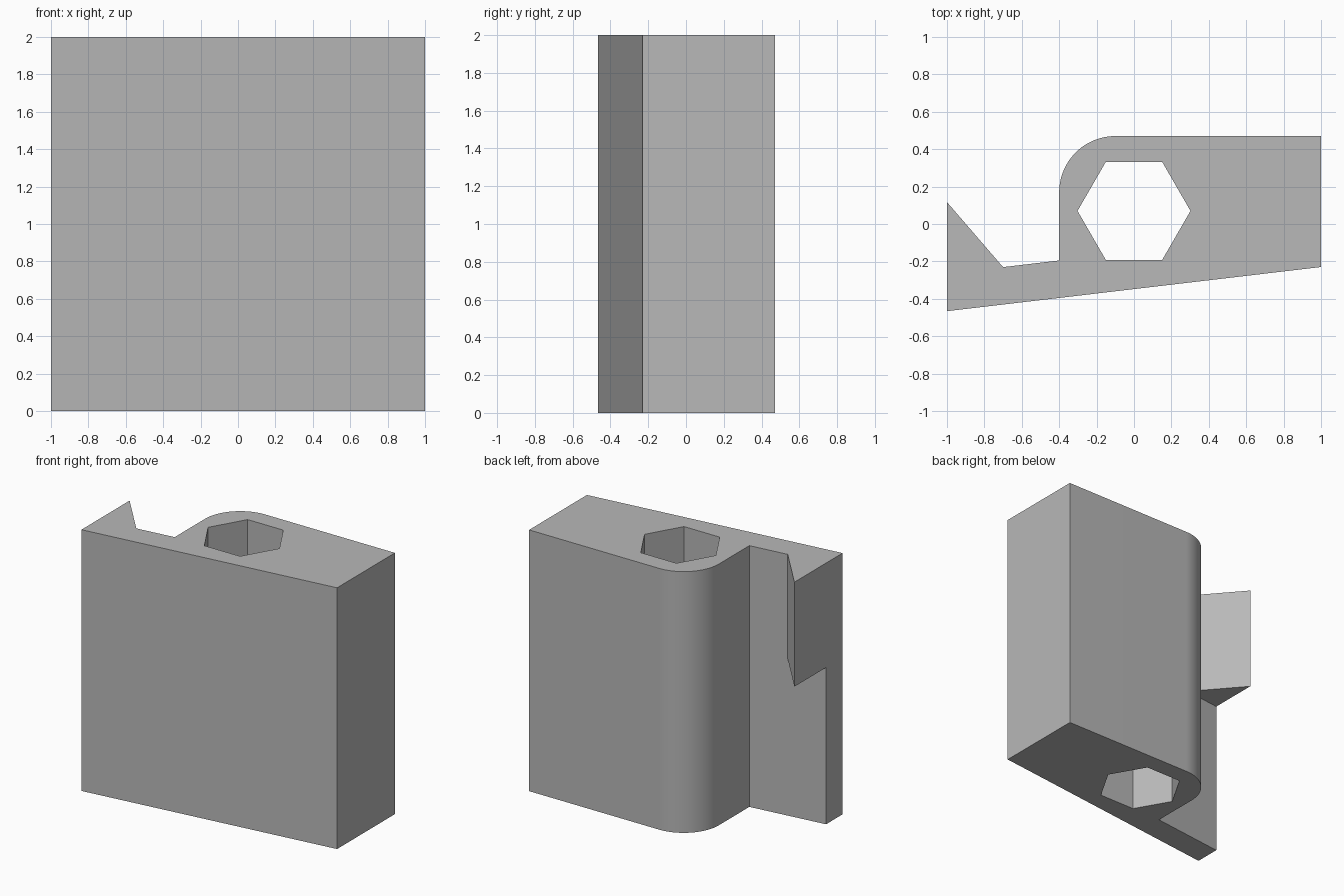
import bpy
import bmesh
from math import cos, sin, pi, radians

if "Cube" in bpy.data.objects:
    bpy.data.objects.remove(bpy.data.objects["Cube"], do_unlink=True)

HEIGHT = 2.0

grey = bpy.data.materials.new("plain grey")
grey.use_nodes = True
colour = (0.48, 0.48, 0.48, 1)
grey.diffuse_color = colour
grey.node_tree.nodes["Principled BSDF"].inputs["Base Color"].default_value = colour


def arc(cx, cy, r, start, end, steps):
    """Points along a circular arc, angles in degrees."""
    angles = [radians(start + (end - start) * i / steps) for i in range(steps + 1)]
    return [(cx + r * cos(a), cy + r * sin(a)) for a in angles]


def prism(name, outline, bottom, top):
    """Extrude a counter-clockwise outline straight up."""
    bm = bmesh.new()
    face = bm.faces.new([bm.verts.new((x, y, bottom)) for x, y in outline])
    result = bmesh.ops.extrude_face_region(bm, geom=[face], use_keep_orig=True)
    raised = [v for v in result["geom"] if isinstance(v, bmesh.types.BMVert)]
    bmesh.ops.translate(bm, verts=raised, vec=(0, 0, top - bottom))
    bmesh.ops.recalc_face_normals(bm, faces=bm.faces)
    mesh = bpy.data.meshes.new(name)
    bm.to_mesh(mesh)
    bm.free()
    mesh.materials.append(grey)
    obj = bpy.data.objects.new(name, mesh)
    bpy.context.collection.objects.link(obj)
    return obj


def combine(target, other, operation):
    """Apply an exact boolean and discard the helper."""
    mod = target.modifiers.new(operation.lower(), "BOOLEAN")
    mod.operation = operation
    mod.solver = "EXACT"
    mod.object = other
    bpy.ops.object.select_all(action="DESELECT")
    target.select_set(True)
    bpy.context.view_layer.objects.active = target
    bpy.ops.object.modifier_apply(modifier=mod.name)
    bpy.data.objects.remove(other, do_unlink=True)


# Block with one rounded corner, standing on a slanted plate
outline = [(-1, -0.466), (1, -0.23), (1, 0.47)]
outline += arc(-0.1, 0.17, 0.3, 90, 180, 24)
outline += [(-0.4, -0.195), (-1, -0.266)]
body = prism("clip_body", outline, 0, HEIGHT)

# Hook on the upper part of the plate, rooted inside it
hook = prism("hook", [(-1, -0.36), (-0.75, -0.32), (-0.7, -0.2305), (-1, 0.117)], 1.2, HEIGHT)
combine(body, hook, "UNION")

# Hexagonal through hole
hexagon = arc(0, 0.07, 0.302, 0, 300, 5)
hole = prism("hole_cutter", hexagon, -0.1, HEIGHT + 0.1)
combine(body, hole, "DIFFERENCE")

body.select_set(True)
bpy.context.view_layer.objects.active = body
bpy.ops.object.shade_smooth_by_angle(angle=radians(25))
